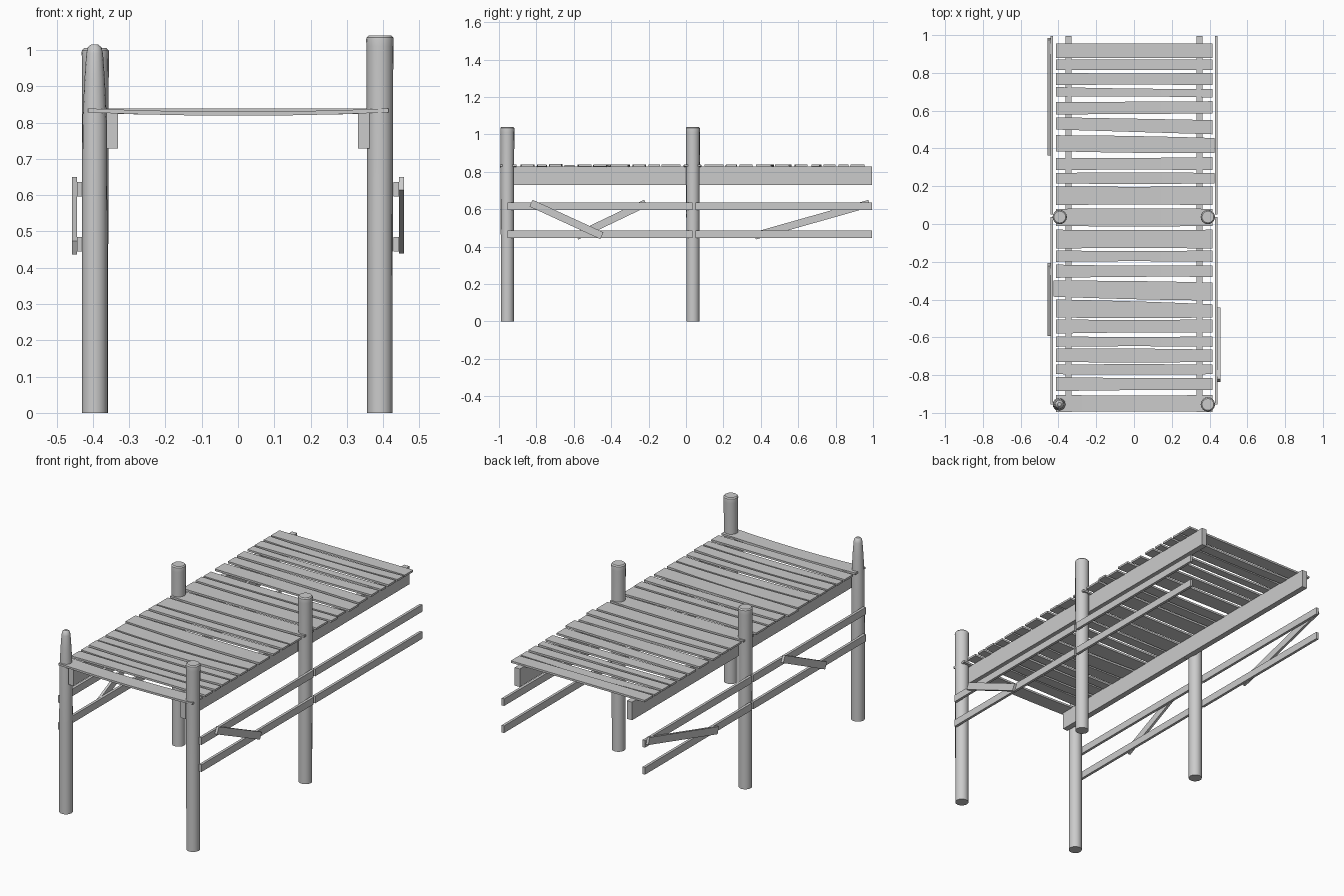
import bpy, bmesh, math, random
from mathutils import Matrix

if "Cube" in bpy.data.objects:
    bpy.data.objects.remove(bpy.data.objects["Cube"])
random.seed(4)


def finish(bm, name, smooth=False):
    bmesh.ops.recalc_face_normals(bm, faces=bm.faces)
    me = bpy.data.meshes.new(name)
    bm.to_mesh(me)
    bm.free()
    ob = bpy.data.objects.new(name, me)
    bpy.context.collection.objects.link(ob)
    if smooth:
        bpy.ops.object.select_all(action='DESELECT')
        ob.select_set(True)
        bpy.context.view_layer.objects.active = ob
        bpy.ops.object.shade_smooth_by_angle(angle=math.radians(35))
    return ob


def box(name, x, y, z):
    """Box from (min, max) ranges."""
    bm = bmesh.new()
    bmesh.ops.create_cube(bm, size=1)
    for v in bm.verts:
        for i, (a, b) in enumerate((x, y, z)):
            v.co[i] = a if v.co[i] < 0 else b
    return finish(bm, name)


def post(name, x, y, profile, sides=16):
    """Round post from (radius, height) rings."""
    bm = bmesh.new()
    rings = [[bm.verts.new((x + r * math.cos(math.tau * i / sides),
                            y + r * math.sin(math.tau * i / sides), z))
              for i in range(sides)] for r, z in profile]
    for a, b in zip(rings, rings[1:]):
        for i in range(sides):
            j = (i + 1) % sides
            bm.faces.new((a[i], a[j], b[j], b[i]))
    bm.faces.new(rings[0])
    bm.faces.new(rings[-1])
    return finish(bm, name, True)


def brace(name, x, y0, z0, y1, z1):
    """Diagonal board lying in the YZ plane."""
    bm = bmesh.new()
    m = (Matrix.Translation((x, (y0 + y1) / 2, (z0 + z1) / 2))
         @ Matrix.Rotation(math.atan2(z1 - z0, y1 - y0), 4, 'X')
         @ Matrix.Diagonal((0.014, math.hypot(y1 - y0, z1 - z0), 0.04, 1)))
    bmesh.ops.create_cube(bm, size=1, matrix=m)
    return finish(bm, name)


def plank(name, x0, x1, left, right, sag, pinch, lift):
    """Deck board with tapering width and a slight sag."""
    bm = bmesh.new()
    n, rings = 6, []
    for i in range(n + 1):
        t = i / n
        bow = 1 - (2 * t - 1) ** 2
        a = left[0] + (right[0] - left[0]) * t - pinch * bow
        b = left[1] + (right[1] - left[1]) * t + pinch * bow
        x, z = x0 + (x1 - x0) * t, 0.826 + lift - sag * bow
        rings.append([bm.verts.new((x, yy, zz)) for yy, zz in
                      ((a, z), (b, z), (b, z + 0.011), (a, z + 0.011))])
    for a, b in zip(rings, rings[1:]):
        for i in range(4):
            j = (i + 1) % 4
            bm.faces.new((a[i], a[j], b[j], b[i]))
    bm.faces.new(rings[0])
    bm.faces.new(rings[-1])
    return finish(bm, name)


# Posts: three flat-topped, the front left one worn to a point
def capped(h):
    return [(0.035, 0), (0.0355, h * 0.5), (0.037, h - 0.03), (0.038, h - 0.012), (0.037, h - 0.006), (0.031, h)]


post("front_right_post", 0.391, -0.955, capped(1.04))
post("middle_right_post", 0.391, 0.037, capped(1.04))
post("middle_left_post", -0.393, 0.037, capped(1.005))
post("front_left_post", -0.395, -0.955, [(0.035, 0), (0.035, 0.5), (0.034, 0.8), (0.028, 0.92),
                                         (0.023, 0.99), (0.019, 1.007), (0.01, 1.015)])

# Stringers and side rails, mirrored left and right
for side, s in (("left", -1), ("right", 1)):
    for part, ys, yr in (("front", (-0.98, 0.009), (-0.955, 0.036)),
                         ("back", (0.011, 0.995), (0.05, 0.995))):
        box(f"{side}_{part}_stringer", sorted((s * 0.331, s * 0.363)), ys, (0.728, 0.829))
        for level, z in (("upper", 0.616), ("lower", 0.465)):
            box(f"{side}_{part}_{level}_rail", sorted((s * 0.428, s * 0.443)), yr, (z - 0.02, z + 0.02))

# Diagonal braces
brace("right_front_brace", 0.45, -0.829, 0.632, -0.45, 0.458)
brace("left_front_brace", -0.45, -0.585, 0.455, -0.215, 0.632)
brace("left_back_brace", -0.45, 0.368, 0.457, 0.98, 0.63)

# Deck planks: front and back edge at the left end, then at the right end
planks = [(.88, .955, .88, .955), (.815, .87, .815, .87), (.735, .80, .735, .80), (.675, .725, .67, .715),
          (.58, .645, .585, .65), (.50, .565, .475, .55), (.385, .47, .375, .455), (.285, .35, .285, .355),
          (.215, .27, .215, .27), (.10, .20, .10, .20), (-.01, .08, -.01, .08), (-.13, -.03, -.13, -.03),
          (-.20, -.14, -.20, -.14), (-.285, -.215, -.28, -.22), (-.385, -.30, -.405, -.31),
          (-.495, -.40, -.495, -.425), (-.58, -.505, -.575, -.505), (-.65, -.595, -.65, -.595),
          (-.73, -.66, -.73, -.665), (-.795, -.745, -.795, -.745), (-.885, -.81, -.88, -.815),
          (-.995, -.905, -.995, -.905)]
for i, (a, b, c, d) in enumerate(planks):
    last = i == len(planks) - 1
    plank(f"deck_plank_{i + 1}", -0.425 if i == 14 else -0.413, 0.427 if i in (6, 8) else 0.415,
          (a, b), (c, d), 0.009 if last else random.choice((0, 0, 0.003, 0.007)),
          random.choice((-0.003, 0, 0.003)), random.uniform(0, 0.003))
